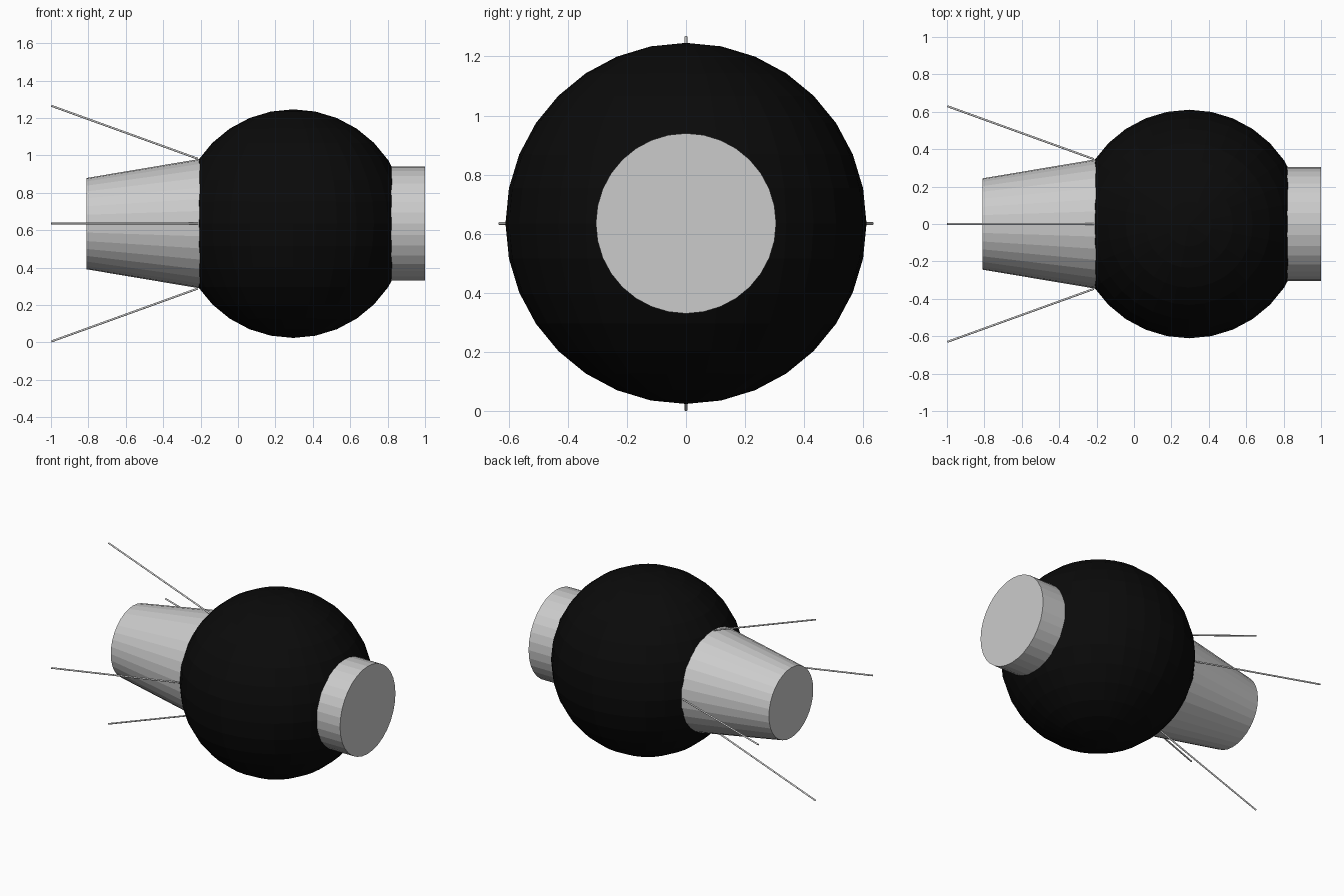
import bpy
from math import pi, cos, sin
from mathutils import Vector

if "Cube" in bpy.data.objects:
    bpy.data.objects.remove(bpy.data.objects["Cube"])

CZ = 0.635  # height of the long axis

black = bpy.data.materials.new("black")
black.diffuse_color = (0.003, 0.003, 0.003, 1)
black.use_nodes = True
black.node_tree.nodes["Principled BSDF"].inputs["Base Color"].default_value = black.diffuse_color


def rod(name, a, b, r1, r2, sides):
    """Capped cylinder or cone from point a (radius r1) to point b (radius r2)."""
    a, b = Vector(a), Vector(b)
    d = b - a
    bpy.ops.mesh.primitive_cone_add(vertices=sides, radius1=r1, radius2=r2,
                                    depth=d.length, location=(a + b) / 2)
    ob = bpy.context.object
    ob.name = name
    ob.rotation_euler = d.to_track_quat('Z', 'Y').to_euler()
    return ob


# Black ball body
bpy.ops.mesh.primitive_uv_sphere_add(segments=32, ring_count=16, radius=0.611,
                                     location=(0.295, 0, CZ))
ball = bpy.context.object
ball.name = "ball_body"
ball.data.materials.append(black)

# Tapered rear section and short nose cylinder, both running into the ball
rod("tapered_section", (-0.81, 0, CZ), (-0.15, 0, CZ), 0.244, 0.355, 32)
rod("nose_cylinder", (0.70, 0, CZ), (1.0, 0, CZ), 0.305, 0.305, 32)

# Four thin antennas splayed around the tapered section
for i in range(4):
    c, s = cos(i * pi / 2), sin(i * pi / 2)
    rod(f"antenna_{i + 1}", (-0.215, 0.347 * c, CZ + 0.347 * s),
        (-0.998, 0.63 * c, CZ + 0.63 * s), 0.0053, 0.0053, 12)
